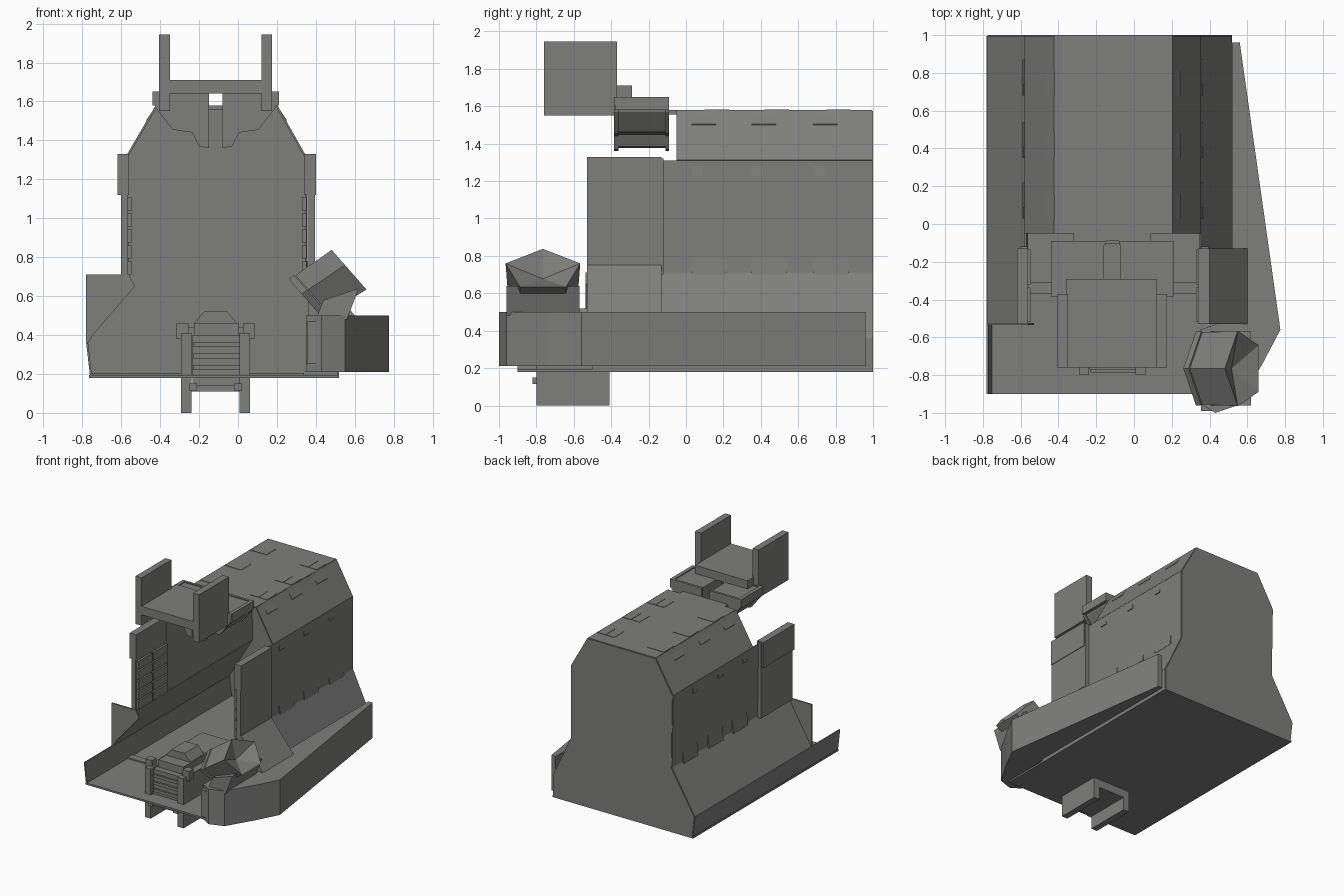
import bpy, bmesh, math
from mathutils import Vector

if "Cube" in bpy.data.objects:
    bpy.data.objects.remove(bpy.data.objects["Cube"])

CX = -0.115  # hull centre line

dark = bpy.data.materials.new("dark_grey")
dark.diffuse_color = (0.21, 0.21, 0.205, 1)
dark.use_nodes = True
dark.node_tree.nodes["Principled BSDF"].inputs["Base Color"].default_value = dark.diffuse_color


def make(name, verts, faces, thick=0):
    me = bpy.data.meshes.new(name)
    me.from_pydata([tuple(v) for v in verts], [], faces)
    me.materials.append(dark)
    bm = bmesh.new()
    bm.from_mesh(me)
    bmesh.ops.recalc_face_normals(bm, faces=bm.faces)
    bm.to_mesh(me)
    bm.free()
    ob = bpy.data.objects.new(name, me)
    bpy.context.collection.objects.link(ob)
    if thick:
        m = ob.modifiers.new("thickness", 'SOLIDIFY')
        m.thickness = thick
        m.offset = 0
    return ob


def loft(name, a, b):
    """Closed solid between two matching loops."""
    n = len(a)
    faces = [(i, (i + 1) % n, n + (i + 1) % n, n + i) for i in range(n)]
    return make(name, list(a) + list(b), faces + [tuple(range(n)), tuple(range(n, 2 * n))])


def box(name, x0, x1, y0, y1, z0, z1):
    r = [(x0, y0), (x1, y0), (x1, y1), (x0, y1)]
    return loft(name, [(x, y, z0) for x, y in r], [(x, y, z1) for x, y in r])


def prism_y(name, pts, y0, y1):
    return loft(name, [(x, y0, z) for x, z in pts], [(x, y1, z) for x, z in pts])


def prism_z(name, pts, z0, z1):
    return loft(name, [(x, y, z0) for x, y in pts], [(x, y, z1) for x, y in pts])


# hull shell: strips of the cross-section, each starting at its own y
L = [(-0.755, 0.185), (-0.775, 0.36), (-0.565, 0.71), (-0.575, 1.31), (-0.42, 1.575)]
R = [(0.515, 0.185), (0.515, 0.36), (0.35, 0.71), (0.35, 1.31), (0.20, 1.575)]


def strip(name, p, q, y0, y1=0.995):
    make(name, [(p[0], y0, p[1]), (q[0], y0, q[1]), (q[0], y1, q[1]), (p[0], y1, p[1])],
         [(0, 1, 2, 3)], 0.01)


for side, P, low in (("left", L, -0.9), ("right", R, -0.5)):
    for part, i, y0 in (("low_wall", 0, low), ("sponson_slope", 1, -0.53),
                        ("hull_wall", 2, -0.13), ("roof_slope", 3, -0.05)):
        strip(f"{side}_{part}", P[i], P[i + 1], y0)
strip("roof", L[4], R[4], -0.05)
make("back_plate", [(x, 0.995, z) for x, z in L + R[::-1]], [tuple(range(10))], 0.01)

# floor with its cross ridge
box("floor", -0.765, 0.52, -0.9, 1, 0.18, 0.195)
box("floor_ridge", -0.75, 0.34, -0.37, -0.31, 0.195, 0.205)

# vents on walls and roof slopes, barely proud of the surface
for sgn, P in ((-1, L), (1, R)):
    wx, rx = P[3][0], P[4][0]
    for k, y in enumerate((0.03, 0.35, 0.68)):
        a = [(wx, y, 0.83), (wx, y, 0.71), (wx + sgn * 0.015, y, 0.70)]
        loft("lower_vent", a, [(p[0], y + 0.19, p[2]) for p in a])
        a = [(wx, y, 1.31), (wx, y, 1.23), (wx + sgn * 0.012, y, 1.23)]
        loft("upper_vent", a, [(p[0], y + 0.06, p[2]) for p in a])
        a = [(rx, y, 1.58), (rx + sgn * 0.05, y, 1.505), (rx + sgn * 0.045, y, 1.49)]
        loft("roof_edge_vent", a, [(p[0], y + 0.13, p[2]) for p in a])
for x in (-0.415, -0.34, 0.04, 0.12):
    for y in (0.1, 0.42, 0.75):
        box("roof_tile", x, x + 0.075, y, y + 0.13, 1.575, 1.583)

# left end fin where the slope stops
make("left_fin", [(-0.56, -0.53, 0.71), (-0.78, -0.53, 0.71), (-0.78, -0.53, 0.36),
                  (-0.53, -0.53, 0.65)], [(0, 1, 2, 3)], 0.012)

# forward side plates with louvre panels on the inside
for side, sgn, x in (("left", -1, -0.59), ("right", 1, 0.37)):
    box(f"{side}_front_plate", x - 0.012, x + 0.025, -0.53, -0.12, 0.70, 1.32)
    box(f"{side}_plate_cap", x - 0.03, x + 0.03, -0.53, -0.13, 1.12, 1.33)
    xa = x - sgn * 0.03
    for k in range(5):
        for y in (-0.52, -0.32):
            box(f"{side}_louvre", xa - 0.012, xa + 0.012, y, y + 0.185,
                0.71 + k * 0.082, 0.78 + k * 0.082)
prism_y("right_front_slope", [(0.36, 0.75), (0.40, 0.75), (0.60, 0.5), (0.36, 0.5)], -0.53, -0.13)

# flared right skirt
skirt = [(0.52, 0.96), (0.56, 0.96), (0.775, -0.56), (0.68, -0.74), (0.55, -0.96),
         (0.43, -1.0), (0.35, -0.95), (0.35, -0.56), (0.52, -0.5)]
top = [(x, y, 0.5) for x, y in skirt]
bot = [(x, y, 0.21) for x, y in skirt]
loft("right_skirt", bot, top)
box("skirt_port", 0.355, 0.435, -0.99, -0.93, 0.25, 0.47)

# five-sided tilted pod with a conical recess
u, e = Vector((0.8, 0, 0.6)), Vector((-0.66, 0, 0.75))
near, far = Vector((0.39, -0.765, 0.60)), Vector((0.58, -0.765, 0.725))


def ring(c, s):
    return [c + Vector((0, 0.2, 0)) * math.cos(t) * s * 1.05 + e * math.sin(t) * 0.15 * s
            for t in (math.radians(90 + 72 * k) for k in range(5))]


v = ring(near, 0.95) + ring(far, 1.0) + [near + u * 0.02, far - u * 0.08]
f = []
for i in range(5):
    j = (i + 1) % 5
    f += [(i, j, 5 + j, 5 + i), (j, i, 10), (5 + i, 5 + j, 11)]
make("right_pod", v, f)
loft("pod_rim", ring(near - u * 0.04, 0.98), ring(near - u * 0.005, 0.98))
prism_y("pod_mount", [(0.40, 0.48), (0.56, 0.48), (0.62, 0.64), (0.44, 0.58)], -0.96, -0.57)

# upper platform with its two upright end plates
box("upper_platform", -0.36, 0.12, -0.76, -0.29, 1.64, 1.71)
for x in (-0.405, 0.12):
    box("upper_side_plate", x, x + 0.055, -0.76, -0.37, 1.55, 1.945)

# paired pods under the platform: faceted, with stepped frames
prof = [(-0.325, 1.65), (-0.035, 1.65), (-0.035, 1.36), (-0.085, 1.37),
        (-0.12, 1.44), (-0.22, 1.455), (-0.31, 1.57)]
for s in (1, -1):
    P = [(CX + s * x, z) for x, z in prof]
    c = Vector((CX - s * 0.13, 1.555))
    small = [tuple(c + (Vector(p) - c) * 0.92) for p in P]
    prism_y("upper_pod", small, -0.36, -0.11)
    prism_y("upper_pod_front_frame", P, -0.385, -0.36)
    prism_y("upper_pod_back_frame", P, -0.11, -0.09)
    xo = CX - s * 0.31
    box("upper_pod_rail", xo - 0.015, xo + 0.015, -0.38, -0.09, 1.58, 1.65)
box("upper_pod_bridge", -0.32, 0.09, -0.09, -0.05, 1.555, 1.58)

# lower front mount: side rails, core block, deck
for s in (-1, 1):
    x = CX + s * 0.15
    box("lower_rail", x - 0.027, x + 0.027, -0.80, -0.41, 0.0, 0.41)
    box("rail_bracket", x - 0.03 + s * 0.02, x + 0.03 + s * 0.02, -0.76, -0.70, 0.38, 0.46)
    box("lower_tab", x - 0.02 - s * 0.035, x + 0.02 - s * 0.035, -0.82, -0.78, 0.115, 0.15)
box("lower_plate", -0.24, 0.02, -0.79, -0.41, 0.11, 0.14)
box("lower_core", -0.235, 0.015, -0.77, -0.41, 0.14, 0.40)
box("lower_core_top", -0.225, 0.005, -0.72, -0.41, 0.40, 0.46)
prism_y("lower_core_cap", [(-0.225, 0.46), (-0.175, 0.52), (-0.055, 0.52), (-0.005, 0.46)], -0.62, -0.44)
box("lower_deck", -0.26, 0.03, -0.41, -0.10, 0.19, 0.44)
for z in (0.22, 0.28, 0.34):
    box("core_slat", -0.23, 0.01, -0.785, -0.77, z, z + 0.025)
